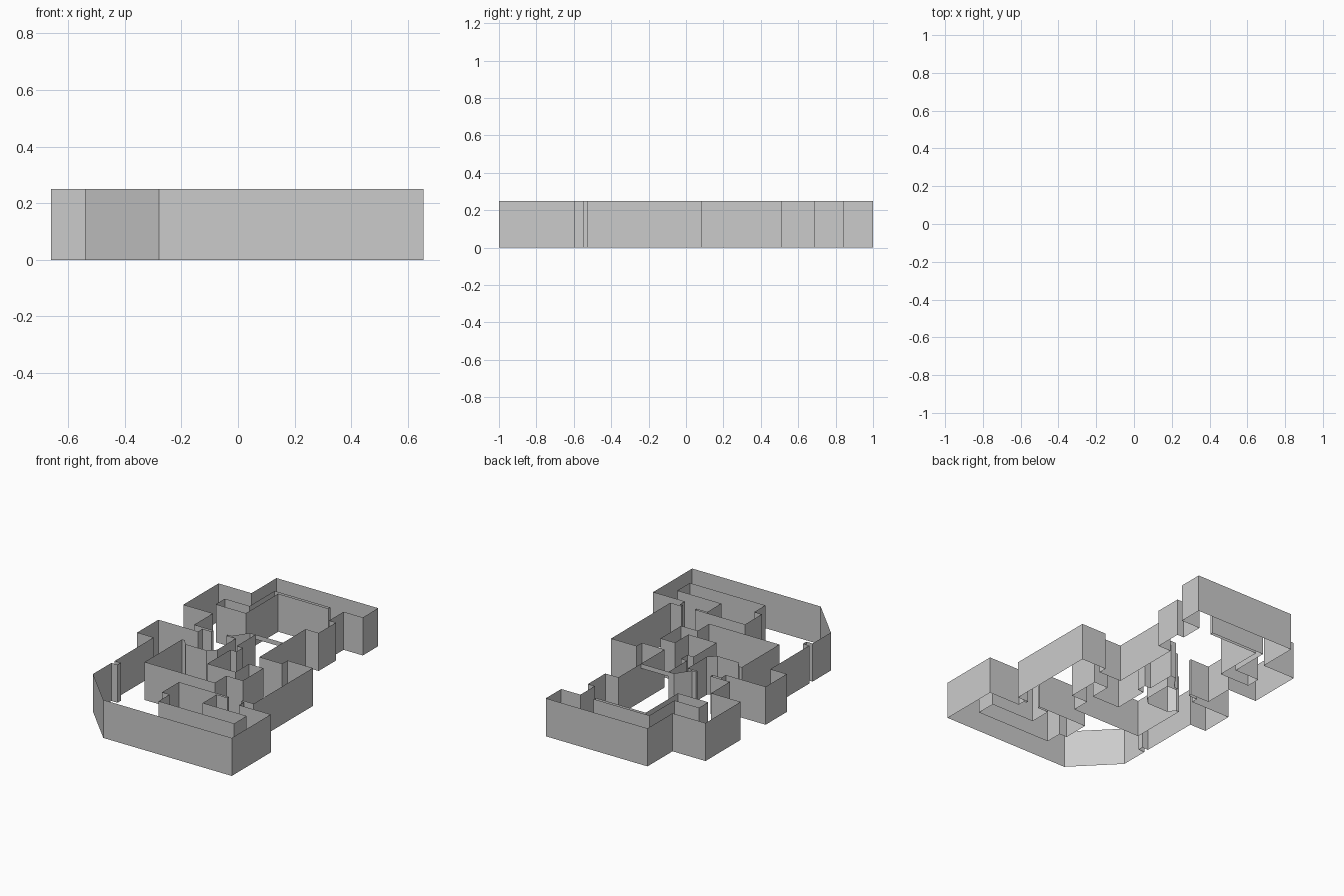
import bpy
import bmesh

HEIGHT = 0.25

cube = bpy.data.objects.get("Cube")
if cube:
    bpy.data.objects.remove(cube, do_unlink=True)

plaster = bpy.data.materials.new("plain_grey")
plaster.use_nodes = True
grey = (0.6, 0.6, 0.6, 1)
plaster.diffuse_color = grey
plaster.node_tree.nodes["Principled BSDF"].inputs["Base Color"].default_value = grey


def trace(start, moves):
    """Walk alternately along x and y to each coordinate; a pair is a slanted step."""
    points = [start]
    along_x = True
    for move in moves:
        x, y = points[-1]
        if isinstance(move, tuple):
            points.append(move)
            along_x = True
        else:
            points.append((move, y) if along_x else (x, move))
            along_x = not along_x
    return points


def raise_walls(name, points, bottom=0, closed=True):
    """Extrude a plan outline upwards into thin sheet walls."""
    bm = bmesh.new()
    verts = [bm.verts.new((x, y, bottom)) for x, y in points]
    edges = [bm.edges.new(pair) for pair in zip(verts, verts[1:])]
    if closed:
        edges.append(bm.edges.new((verts[-1], verts[0])))
    result = bmesh.ops.extrude_edge_only(bm, edges=edges)
    top = [v for v in result["geom"] if isinstance(v, bmesh.types.BMVert)]
    bmesh.ops.translate(bm, verts=top, vec=(0, 0, HEIGHT - bottom))
    bmesh.ops.recalc_face_normals(bm, faces=bm.faces[:])
    mesh = bpy.data.meshes.new(name)
    bm.to_mesh(mesh)
    bm.free()
    mesh.materials.append(plaster)
    wall = bpy.data.objects.new(name, mesh)
    bpy.context.collection.objects.link(wall)
    return wall


# Outer shell, anticlockwise from the cut front corner
raise_walls("outer_walls", trace((-.28, -1), [
    .655, -.595, .425, -.545, .405, -.53, .485, .085, .3, .03,
    .135, .51, .23, .69, .18, .84, .32, 1, -.42, .74,
    -.66, .375, -.445, .18, -.305, .16, -.37, .115, -.66, -.105,
    -.54, -.51, -.495, -.545, -.54, -.735]))

# Partition around the back room
raise_walls("back_partition", trace((-.325, .845), [
    .08, .825, -.285, .49, -.505, .585, -.325]))

# Partition around the middle rooms, with its slanted corners
raise_walls("middle_partition", trace((-.065, .275), [
    -.105, (-.17, .18), -.2, .165, -.13, -.03, (-.175, -.075),
    -.33, (-.365, -.03), -.385, -.42, .125, -.3, .245, -.085,
    .14, -.225, -.065, .015, -.02, .08, -.065]))

# Partition around the front room
raise_walls("front_partition", trace((-.055, -.535), [
    .31, -.55, .23, -.695, .55, -.825, 0, -.71, -.055]))

# Shallow lintel over the corridor opening
raise_walls("corridor_lintel", trace((-.065, .275), [.135]),
            bottom=HEIGHT - .03, closed=False)
